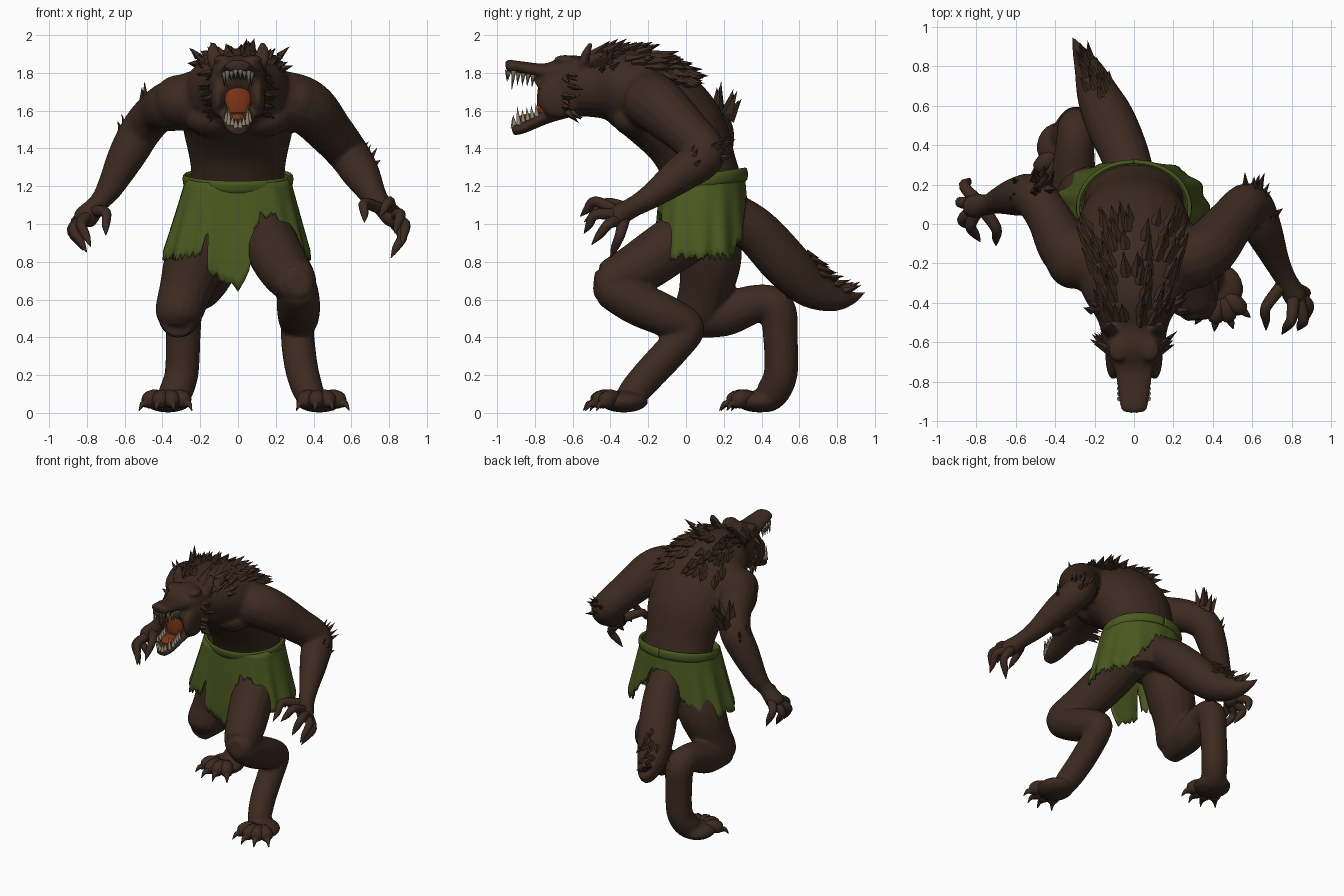
import bpy, bmesh, math, random
from mathutils import Vector, Matrix

random.seed(4)
if "Cube" in bpy.data.objects:
    bpy.data.objects.remove(bpy.data.objects["Cube"])


def material(name, rgb):
    m = bpy.data.materials.new(name)
    m.use_nodes = True
    m.diffuse_color = (*rgb, 1)
    m.node_tree.nodes["Principled BSDF"].inputs["Base Color"].default_value = (*rgb, 1)
    return m


FUR = material("dark brown fur", (0.045, 0.0228, 0.0142))
CLOTH = material("moss green cloth", (0.07, 0.098, 0.014))
MOUTH = material("rust red mouth", (0.21, 0.036, 0.008))
TEETH = material("dull ivory", (0.24, 0.21, 0.145))


def finish(name, bm, mat, smooth=True):
    bmesh.ops.recalc_face_normals(bm, faces=bm.faces)
    for f in bm.faces:
        f.smooth = smooth
    me = bpy.data.meshes.new(name)
    bm.to_mesh(me)
    bm.free()
    me.materials.append(mat)
    ob = bpy.data.objects.new(name, me)
    bpy.context.collection.objects.link(ob)
    return ob


def frames(pts, ref=(1, 0, 0), steps=6):
    """Smooth path through (x, y, z, half width, half depth) points, with axes."""
    p = [Vector(q if len(q) == 5 else (*q, q[3])) for q in pts]
    p = [2 * p[0] - p[1]] + p + [2 * p[-1] - p[-2]]
    rows = []
    for a, b, c, d in zip(p, p[1:], p[2:], p[3:]):
        for i in range(steps):
            t = i / steps
            rows.append(0.5 * (2 * b + (c - a) * t + (2 * a - 5 * b + 4 * c - d) * t ** 2
                               + (3 * b - a - 3 * c + d) * t ** 3))
    rows.append(p[-2])
    out, side = [], Vector(ref)
    for i, r in enumerate(rows):
        tan = Vector(rows[min(i + 1, len(rows) - 1)][:3]) - Vector(rows[max(i - 1, 0)][:3])
        tan.normalize()
        side = (side - tan * side.dot(tan)).normalized()
        out.append((Vector(r[:3]), side.copy(), tan.cross(side), tan,
                    max(r[3], 0.002), max(r[4], 0.002)))
    return out


def tube(bm, pts, ref=(1, 0, 0), sides=16, steps=6):
    fr, prev = frames(pts, ref, steps), None
    for c, s, u, t, a, b in fr:
        ring = [bm.verts.new(c + s * a * math.cos(k * math.tau / sides)
                             + u * b * math.sin(k * math.tau / sides)) for k in range(sides)]
        if prev:
            for k in range(sides):
                n = (k + 1) % sides
                bm.faces.new((prev[k], prev[n], ring[n], ring[k]))
        else:
            bm.faces.new(ring[::-1])
        prev = ring
    bm.faces.new(prev)
    return fr


def blob(bm, centre, radii):
    bmesh.ops.create_uvsphere(bm, u_segments=20, v_segments=12, radius=1,
                              matrix=Matrix.Translation(centre) @ Matrix.Diagonal((*radii, 1)))


def spike(bm, base, direction, length, width, sides=4):
    d = Vector(direction).normalized()
    turn = d.to_track_quat('Z', 'X').to_matrix().to_4x4()
    bmesh.ops.create_cone(bm, cap_ends=False, segments=sides, radius1=width, radius2=0, depth=length,
                          matrix=Matrix.Translation(Vector(base) + d * length * 0.35) @ turn)


def tufts(bm, fr, count, mid, spread, length, flow):
    """Fur locks lying along one side of a tube."""
    for _ in range(count):
        c, s, u, t, a, b = random.choice(fr)
        ang = mid + random.uniform(-spread, spread)
        n = u * b * math.cos(ang) + s * a * math.sin(ang)
        spike(bm, c + n * 0.97, t * flow + n.normalized() * 0.6,
              length * random.uniform(0.6, 1.1), length * 0.25)


def cluster(bm, centre, direction, count, radius, length):
    for _ in range(count):
        j = Vector([random.uniform(-1, 1) for _ in range(3)])
        spike(bm, Vector(centre) + j * radius, Vector(direction).normalized() + j * 0.3,
              length * random.uniform(0.6, 1.1), length * 0.22)


# Body: torso, head, limbs and tail fused into one skin
body = bmesh.new()
spine = tube(body, [(0, .14, .93, .19, .15), (0, .13, 1.1, .25, .19), (0, .07, 1.3, .25, .2),
                    (0, -.02, 1.5, .29, .23), (0, -.19, 1.66, .31, .235), (0, -.36, 1.73, .26, .205),
                    (0, -.5, 1.73, .18, .165), (0, -.64, 1.72, .15, .155), (0, -.745, 1.66, .1, .12)], sides=24)
tube(body, [(0, -.5, 1.79, .13, .08), (0, -.62, 1.81, .14, .085), (0, -.74, 1.805, .1, .047),
            (0, -.86, 1.825, .08, .035), (0, -.94, 1.837, .066, .033), (0, -.955, 1.837, .035, .02)])
tube(body, [(0, -.6, 1.63, .12, .06), (0, -.74, 1.57, .095, .04), (0, -.86, 1.51, .067, .03),
            (0, -.92, 1.493, .04, .026)])
tail = tube(body, [(0, .18, 1.08, .12), (-.05, .36, .97, .125), (-.12, .52, .8, .13), (-.18, .65, .67, .11),
                   (-.23, .78, .61, .075), (-.28, .88, .61, .035), (-.31, .95, .64, .004)])
for s in (-1, 1):
    blob(body, (s * .13, -.27, 1.56), (.15, .12, .1))          # chest muscles
    blob(body, (s * .31, -.17, 1.65), (.14, .16, .14))         # shoulders
    blob(body, (s * .08, -.64, 1.87), (.05, .06, .025))        # brows
    blob(body, (s * .105, -.67, 1.67), (.04, .12, .11))        # cheeks
    tube(body, [(s * .11, -.55, 1.83, .04, .03), (s * .13, -.53, 1.9, .04, .022),
                (s * .13, -.5, 1.96, .015, .012)])             # ears
arm_l = [(.2, -.2, 1.66, .16), (.36, -.14, 1.62, .15), (.485, 0, 1.49, .125), (.585, .1, 1.37, .11),
         (.65, -.02, 1.27, .1), (.72, -.18, 1.15, .068), (.77, -.28, 1.09, .055),
         (.82, -.37, 1.04, .06), (.84, -.4, 1.03, .04)]
arm_r = [(-.2, -.2, 1.66, .16), (-.34, -.13, 1.63, .14), (-.43, .03, 1.59, .115), (-.51, .14, 1.5, .11),
         (-.59, .14, 1.36, .1), (-.68, .12, 1.19, .07), (-.74, .1, 1.11, .053),
         (-.81, .09, 1.03, .065), (-.83, .09, 1.0, .04)]
for path in (arm_l, arm_r):
    tube(body, path, ref=(0, 1, 0))
# Legs in two tubes each, folded at the knee
tube(body, [(.14, .1, 1.0, .15), (.175, -.07, .89, .148), (.25, -.27, .755, .138), (.31, -.42, .69, .11),
            (.32, -.485, .69, .06)])
tube(body, [(.32, -.47, .68, .06), (.32, -.41, .66, .1), (.32, -.26, .58, .115), (.32, -.1, .51, .11), (.315, .01, .45, .09),
            (.32, -.06, .35, .09), (.34, -.18, .22, .088), (.375, -.28, .11, .08), (.41, -.34, .06, .05)])
tube(body, [(-.14, .12, 1.0, .15), (-.22, .13, .82, .165), (-.28, .1, .64, .14), (-.32, .05, .51, .12), (-.33, .03, .45, .06)])
tube(body, [(-.32, 0, .48, .085), (-.31, .2, .52, .115), (-.3, .38, .58, .1), (-.29, .48, .55, .1),
            (-.29, .5, .4, .092), (-.3, .5, .2, .09), (-.34, .44, .09, .085), (-.36, .36, .06, .05)])
FEET = {"left": (.43, -.33), "right": (-.37, .39)}
for x, y in FEET.values():
    blob(body, (x, y, .06), (.125, .13, .058))
skin = finish("body", body, FUR)
rm = skin.modifiers.new("fuse", 'REMESH')
rm.mode, rm.voxel_size, rm.use_smooth_shade = 'VOXEL', 0.012, True
sm = skin.modifiers.new("soften", 'SMOOTH')
sm.factor, sm.iterations = 0.5, 4

# Toes with hooked claws
for side, (x, y) in FEET.items():
    bm = bmesh.new()
    for ang in (-40, -12, 14, 42):
        a = math.radians(ang + (6 if x > 0 else -6))
        dx, dy = math.sin(a), -math.cos(a)
        tube(bm, [(x + dx * r, y + dy * r, z, w) for r, z, w in
                  ((.06, .07, .045), (.11, .078, .047), (.15, .06, .042), (.17, .05, .022),
                   (.19, .045, .015), (.215, .012, .002))], sides=10, steps=3)
    finish(side + "_toes", bm, FUR)

# Clawed fingers: base, knuckle and tip of each
HANDS = {
    "left": [((.83, -.36, 1.02), (.885, -.41, 1.0), (.87, -.5, .89)),
             ((.83, -.37, 1.05), (.86, -.48, 1.05), (.83, -.54, .95)),
             ((.81, -.37, 1.07), (.8, -.48, 1.12), (.75, -.56, 1.04)),
             ((.82, -.33, 1.02), (.87, -.35, .94), (.81, -.4, .82)),
             ((.76, -.3, 1.08), (.67, -.42, 1.11), (.67, -.54, 1.01))],
    "right": [((-.8, .12, 1.04), (-.86, .19, 1.01), (-.83, .23, .9)),
              ((-.82, .1, 1.02), (-.88, .11, .97), (-.82, .09, .86)),
              ((-.82, .07, 1.02), (-.87, .02, .97), (-.8, -.03, .85)),
              ((-.8, .06, 1.04), (-.83, -.01, 1.0), (-.78, -.09, .88)),
              ((-.76, .07, 1.07), (-.7, -.02, 1.06), (-.7, -.11, .94))]}
for side, fingers in HANDS.items():
    bm = bmesh.new()
    for base, knuckle, tip in fingers:
        nail = Vector(knuckle).lerp(Vector(tip), .55)
        tube(bm, [(*base, .034), (*knuckle, .028), (*nail, .021), (*tip, .002)], sides=10, steps=4)
    finish(side + "_fingers", bm, FUR)

# Fur locks: mane, tail, elbows, cheeks
bm = bmesh.new()
tufts(bm, [f for f in spine if f[0].z > 1.59 and f[0].y > -.48], 85, 0, .9, .14, -.75)
finish("mane", bm, FUR, False)
bm = bmesh.new()
tufts(bm, [f for f in tail if .52 < f[0].y < .85], 22, math.pi, .6, .1, 1.1)
finish("tail_fur", bm, FUR, False)
bm = bmesh.new()
cluster(bm, (.61, .15, 1.38), (.2, .8, .4), 9, .045, .1)
cluster(bm, (.7, .05, 1.33), (.5, .5, .6), 4, .03, .08)
cluster(bm, (-.47, .2, 1.59), (.1, .25, 1), 11, .04, .15)
cluster(bm, (-.61, .17, 1.46), (-.4, .3, .9), 7, .04, .11)
finish("elbow_fur", bm, FUR, False)
bm = bmesh.new()
for s in (-1, 1):
    for z in (1.6, 1.66, 1.72, 1.78):
        cluster(bm, (s * .135, -.62, z), (s * .7, .6, -.35), 4, .02, .1)
    cluster(bm, (s * .2, -.42, 1.86), (s * .7, .4, .6), 5, .04, .1)
finish("cheek_fur", bm, FUR, False)

# Mouth lining, tongue and teeth
bm = bmesh.new()
blob(bm, (0, -.755, 1.655), (.07, .034, .12))
blob(bm, (0, -.81, 1.56), (.05, .08, .026))
finish("mouth", bm, MOUTH)
bm = bmesh.new()
for y0, y1, z0, z1, up, w in ((-.81, -.945, 1.78, 1.805, -1, .072), (-.79, -.915, 1.58, 1.52, 1, .062)):
    for i in range(7):
        k = i / 6
        for s in (-1, 1):
            x = s * w * (1 - .82 * max(0, k - .55) / .45)
            size = .105 if i == 4 else .055 if i > 4 else .07
            spike(bm, (x, y0 + (y1 - y0) * min(1, k * 1.15), z0 + (z1 - z0) * k),
                  (0, -.1, up), size, .014, 8)
finish("teeth", bm, TEETH)

# Loincloth: ragged skirt, squarer in front, hem height set by angle from the front
HEM = [(0, .66), (4, .76), (8, .98), (14, 1.05), (32, 1.04), (39, .97), (45, .87), (56, .82), (130, .83),
       (150, .97), (168, 1.12), (192, 1.12), (210, .95), (228, .81), (290, .82), (338, .84), (341, 1.02),
       (344, .78), (353, .69), (360, .66)]


def hem(deg):
    for (a, u), (b, v) in zip(HEM, HEM[1:]):
        if a <= deg <= b:
            return u + (v - u) * (deg - a) / (b - a)


bm = bmesh.new()
COLS, ROWS, grid = 180, 10, []
for i in range(COLS):
    deg = i * 360 / COLS
    th = math.radians(deg)
    sx, cy = math.sin(th), math.cos(th)
    top = 1.25 - .035 * cy
    low = hem(deg) + random.uniform(-.025, .025)
    flare = .1 if deg < 180 else .12
    if cy > 0:
        sx, cy = math.copysign(abs(sx) ** .7, sx), cy ** .7
    col = []
    for j in range(ROWS + 1):
        z = top + (low - top) * j / ROWS
        v = min((top - z) / .4, 1)
        fold = 1 + .03 * v * math.sin(13 * th)
        col.append(bm.verts.new(((.275 + flare * v) * fold * sx, .085 - (.225 + .03 * v) * fold * cy, z)))
    grid.append(col)
for i in range(COLS):
    a, b = grid[i], grid[(i + 1) % COLS]
    for j in range(ROWS):
        bm.faces.new((a[j], b[j], b[j + 1], a[j + 1]))
skirt = finish("loincloth", bm, CLOTH)
skirt.modifiers.new("thickness", 'SOLIDIFY').thickness = .012
# Flat folded waistband, joined at the back
bm = bmesh.new()
tube(bm, [(-.28 * math.sin(t), .085 + .23 * math.cos(t), 1.228 + .035 * math.cos(t), .036, .013)
          for t in [k * math.tau / 24 for k in range(25)]], ref=(0, 0, 1), sides=10, steps=3)
finish("waistband", bm, CLOTH)
